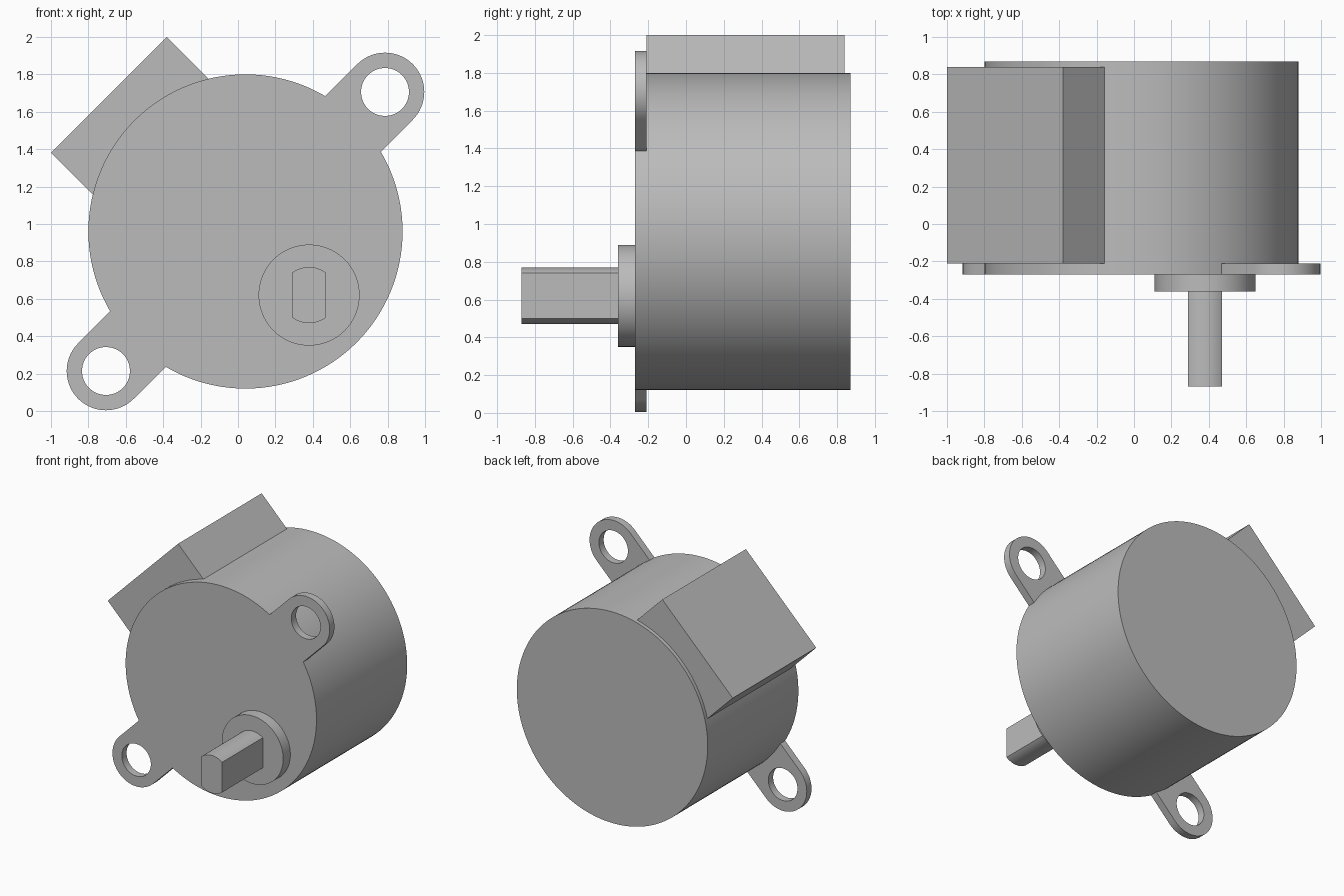
import bpy
import math
from math import cos, sin, pi
from mathutils import Vector

if "Cube" in bpy.data.objects:
    bpy.data.objects.remove(bpy.data.objects["Cube"], do_unlink=True)

# Single plain metal colour
metal = bpy.data.materials.new("light grey metal")
metal.use_nodes = True
grey = (0.5, 0.5, 0.5, 1)
metal.diffuse_color = grey
metal.node_tree.nodes["Principled BSDF"].inputs["Base Color"].default_value = grey

BODY = Vector((0.04, 0.96))   # body axis in the x-z plane
RADIUS = 0.84
FACE = -0.27                  # front face of the body


def make_object(name, verts, faces):
    mesh = bpy.data.meshes.new(name)
    mesh.from_pydata(verts, [], faces)
    mesh.materials.append(metal)
    obj = bpy.data.objects.new(name, mesh)
    bpy.context.collection.objects.link(obj)
    bpy.ops.object.select_all(action="DESELECT")
    obj.select_set(True)
    bpy.context.view_layer.objects.active = obj
    bpy.ops.object.mode_set(mode="EDIT")
    bpy.ops.mesh.select_all(action="SELECT")
    bpy.ops.mesh.normals_make_consistent(inside=False)
    bpy.ops.object.mode_set(mode="OBJECT")
    bpy.ops.object.shade_smooth_by_angle(angle=math.radians(30))
    return obj


def prism(name, profile, y0, y1):
    """Extrude an x-z outline along y."""
    n = len(profile)
    verts = [(x, y, z) for y in (y0, y1) for x, z in profile]
    faces = [tuple(range(n)), tuple(range(n, 2 * n))]
    faces += [(i, (i + 1) % n, n + (i + 1) % n, n + i) for i in range(n)]
    return make_object(name, verts, faces)


def arc(center, r, start=0, end=2 * pi, steps=96, closed=True):
    count = steps if closed else steps + 1
    angles = [start + (end - start) * i / steps for i in range(count)]
    return [(center[0] + r * cos(a), center[1] + r * sin(a)) for a in angles]


def mounting_ear(name, direction):
    """Rounded ear with a through hole, its root buried in the body."""
    out = Vector((direction, direction)).normalized()
    side = Vector((-out.y, out.x))
    center = BODY + out * 1.055
    r, hole, root, n = 0.21, 0.128, 0.3, 64
    outer, inner = [], []
    for i in range(n):
        a = 2 * pi * i / n
        u, v = cos(a), sin(a)
        reach = r if u >= 0 else min(r / max(abs(v), 1e-6), root / max(-u, 1e-6))
        outer.append(center + (out * u + side * v) * reach)
        inner.append(center + (out * u + side * v) * hole)
    rings = [(outer, FACE), (outer, -0.21), (inner, -0.21), (inner, FACE)]
    verts = [(p.x, y, p.y) for ring, y in rings for p in ring]
    faces = []
    for k in range(4):
        a, b = k * n, (k + 1) % 4 * n
        faces += [(a + i, a + (i + 1) % n, b + (i + 1) % n, b + i) for i in range(n)]
    return make_object(name, verts, faces)


# Motor can
prism("motor_body", arc(BODY, RADIUS, steps=128), FACE, 0.87)

# Mounting ears on opposite corners
mounting_ear("mounting_ear_upper", 1)
mounting_ear("mounting_ear_lower", -1)

# Tilted connector housing, sunk into the can
out = Vector((-1, 1)).normalized()
along = Vector((1, 1)).normalized()
housing = [BODY + out * d + along * w
           for d, w in ((0.5, -0.438), (1.032, -0.438), (1.032, 0.438), (0.5, 0.438))]
prism("connector_housing", housing, -0.21, 0.84)

# Off-centre bearing boss
shaft_center = (0.38, 0.62)
prism("bearing_boss", arc(shaft_center, 0.27), -0.36, FACE + 0.02)

# Output shaft with two flats
half = math.acos(0.09 / 0.15)
shaft = (arc(shaft_center, 0.15, half, pi - half, 16, False)
         + arc(shaft_center, 0.15, pi + half, 2 * pi - half, 16, False))
prism("output_shaft", shaft, -0.87, -0.34)
